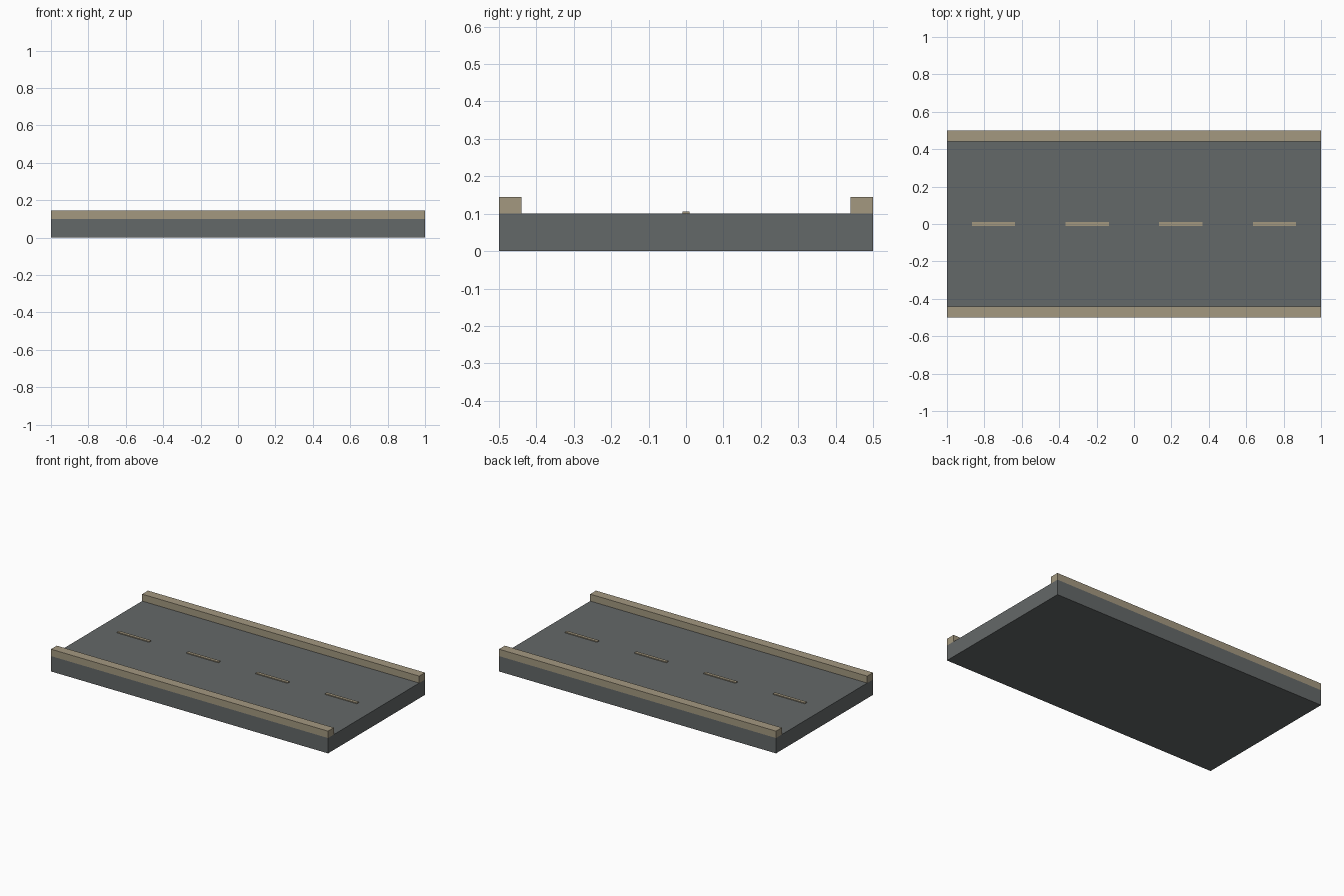
import bpy

if "Cube" in bpy.data.objects:
    bpy.data.objects.remove(bpy.data.objects["Cube"])


def material(name, rgb):
    m = bpy.data.materials.new(name)
    m.diffuse_color = (*rgb, 1.0)
    m.use_nodes = True
    m.node_tree.nodes["Principled BSDF"].inputs["Base Color"].default_value = m.diffuse_color
    return m


asphalt = material("asphalt_grey", (0.127, 0.138, 0.138))
stone = material("sandy_stone", (0.366, 0.314, 0.216))


def box(name, x, y, z, mat):
    """Box from (min, max) ranges on each axis."""
    bpy.ops.mesh.primitive_cube_add(
        size=1, location=[(r[0] + r[1]) / 2 for r in (x, y, z)])
    ob = bpy.context.object
    ob.name = name
    ob.scale = [r[1] - r[0] for r in (x, y, z)]
    bpy.ops.object.transform_apply(location=False, rotation=False, scale=True)
    ob.data.materials.append(mat)
    return ob


# Road slab
box("road_slab", (-1, 1), (-0.5, 0.5), (0, 0.1), asphalt)

# Raised kerbs along both long edges
box("front_kerb", (-1, 1), (-0.5, -0.44), (0.1, 0.145), stone)
box("back_kerb", (-1, 1), (0.44, 0.5), (0.1, 0.145), stone)

# Dashed centre line
for i in range(4):
    cx = -0.75 + 0.5 * i
    box(f"lane_dash_{i + 1}", (cx - 0.115, cx + 0.115), (-0.01, 0.01),
        (0.1, 0.106), stone)
